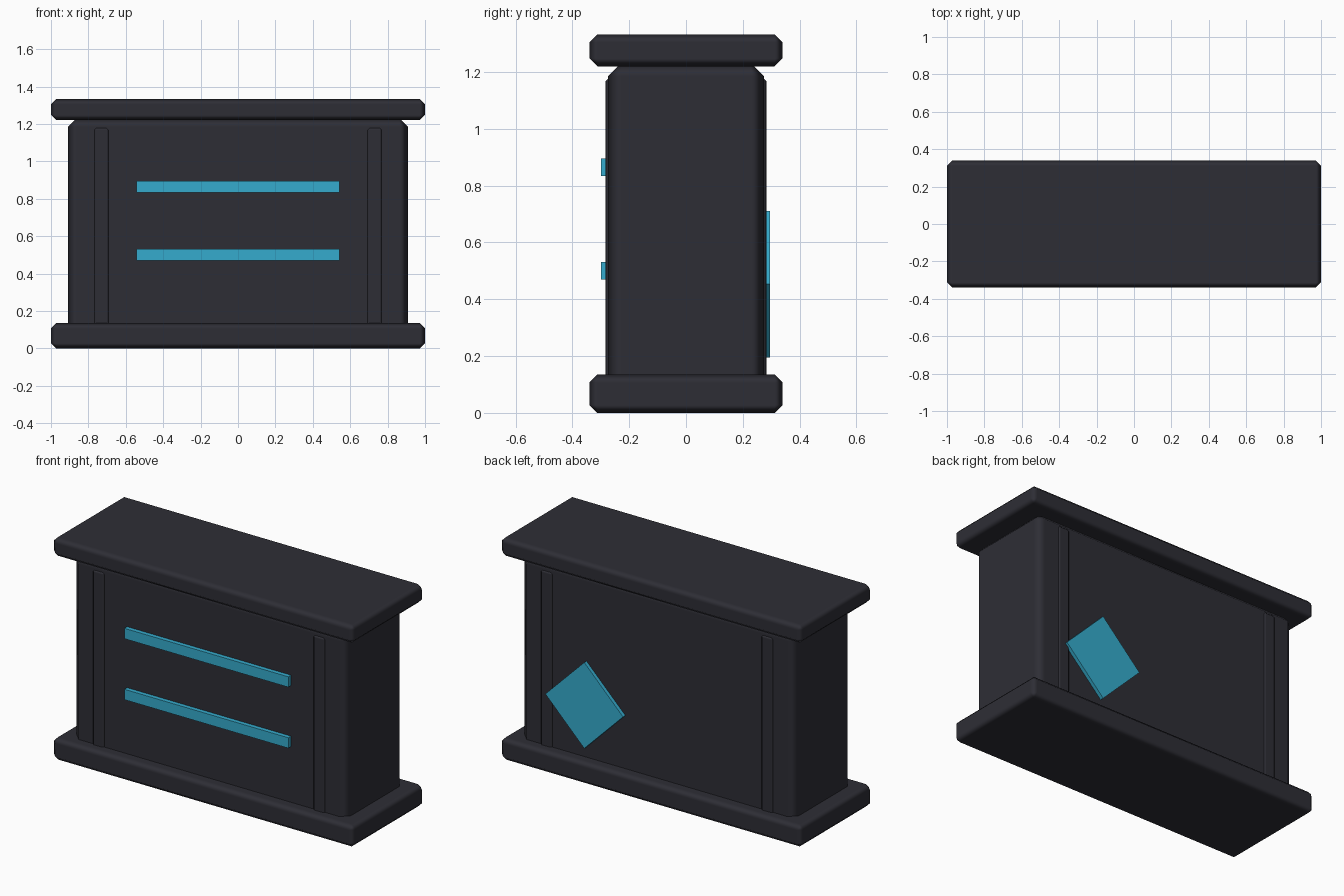
import bpy
import math

default = bpy.data.objects.get("Cube")
if default:
    bpy.data.objects.remove(default, do_unlink=True)


def make_material(name, rgb):
    mat = bpy.data.materials.new(name)
    mat.use_nodes = True
    mat.diffuse_color = (*rgb, 1)
    mat.node_tree.nodes["Principled BSDF"].inputs["Base Color"].default_value = (*rgb, 1)
    return mat


charcoal = make_material("charcoal", (0.027, 0.027, 0.036))
cyan = make_material("cyan", (0.036, 0.41, 0.61))


def box(name, low, high, mat, bevel=0, turn=0):
    """Box between two corners, optionally chamfered and turned about y."""
    centre = [(a + b) / 2 for a, b in zip(low, high)]
    bpy.ops.mesh.primitive_cube_add(size=1, location=centre)
    ob = bpy.context.object
    ob.name = name
    ob.scale = [b - a for a, b in zip(low, high)]
    bpy.ops.object.transform_apply(location=False, rotation=False, scale=True)
    ob.rotation_euler.y = turn
    ob.data.materials.append(mat)
    if bevel:
        bpy.ops.object.shade_smooth_by_angle(angle=math.radians(60))
        mod = ob.modifiers.new("chamfer", "BEVEL")
        mod.width = bevel
        mod.segments = 1
        mod.harden_normals = True
    return ob


# Main slabs and body
box("base_slab", (-1, -0.34, 0), (1, 0.34, 0.135), charcoal, 0.028)
box("body", (-0.908, -0.274, 0.06), (0.908, 0.274, 1.23), charcoal, 0.045)
box("top_slab", (-1, -0.34, 1.22), (1, 0.34, 1.333), charcoal, 0.028)

# Upright ribs on the front and back
for side, sx in (("left", 1), ("right", -1)):
    for face, sy in (("front", -1), ("back", 1)):
        x, y = sx * 0.73, sy * 0.263
        box(f"{face}_{side}_rib", (x - 0.04, y - 0.02, 0.1),
            (x + 0.04, y + 0.02, 1.18), charcoal, 0.012)

# Glowing strips on the front
for name, z in (("upper_strip", 0.865), ("lower_strip", 0.5)):
    box(name, (-0.543, -0.3, z - 0.031), (0.543, -0.265, z + 0.031), cyan)

# Diamond panel on the back
half = 0.182
box("diamond_panel", (0.467 - half, 0.265, 0.453 - half),
    (0.467 + half, 0.296, 0.453 + half), cyan, turn=math.pi / 4)
